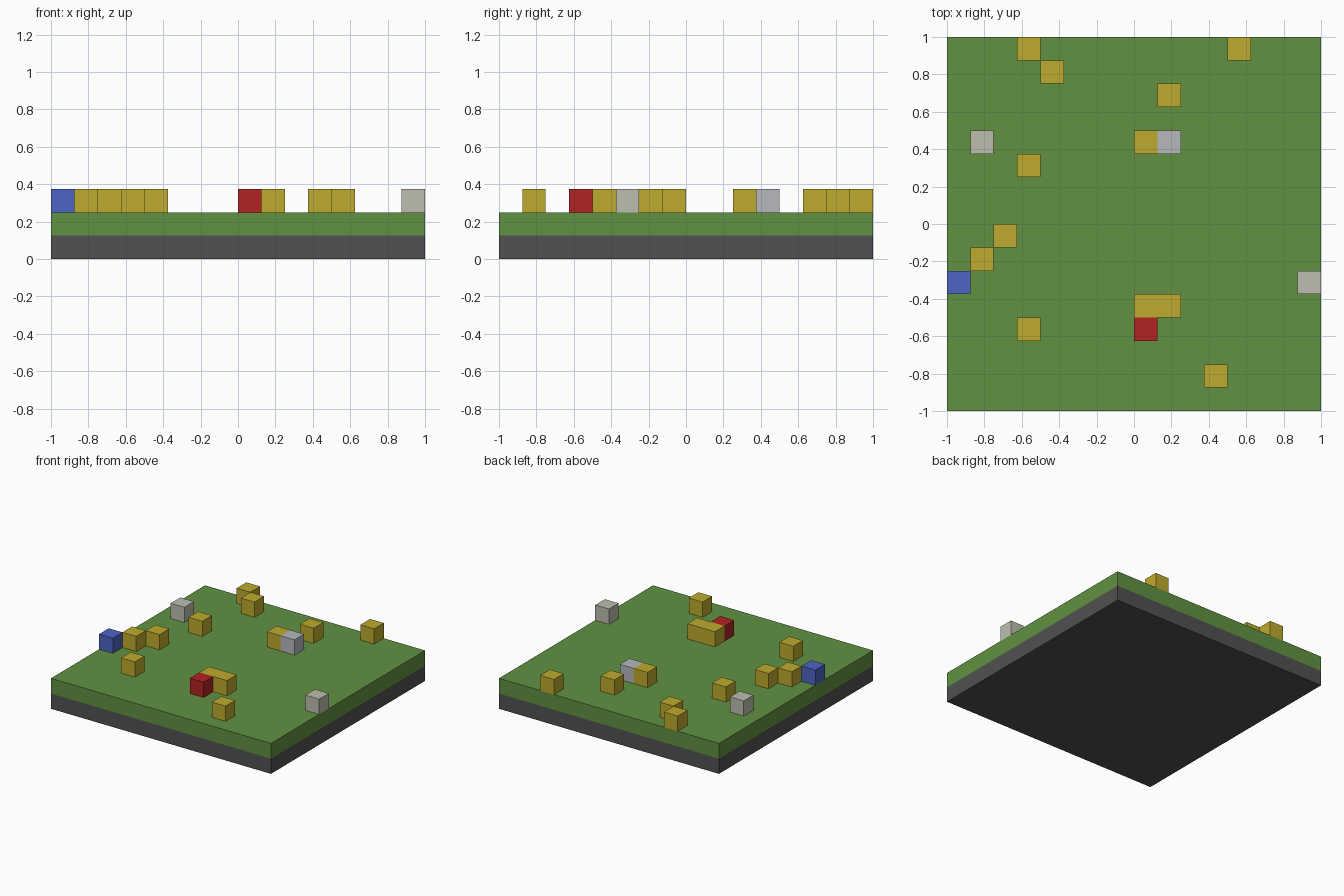
import bpy
import bmesh
from mathutils import Matrix, Vector

default = bpy.data.objects.get("Cube")
if default:
    bpy.data.objects.remove(default, do_unlink=True)

CELL = 0.125          # one block of the 16 x 16 grid
GROUND = 2 * CELL     # height of the grass surface


def material(name, hex_code):
    """Flat material from an sRGB hex string, stored as linear values."""
    srgb = [int(hex_code[i:i + 2], 16) / 255 for i in (0, 2, 4)]
    linear = [c / 12.92 if c < 0.04 else ((c + 0.055) / 1.055) ** 2.4 for c in srgb]
    mat = bpy.data.materials.new(name)
    mat.use_nodes = True
    mat.diffuse_color = (*linear, 1)
    bsdf = mat.node_tree.nodes["Principled BSDF"]
    bsdf.inputs["Base Color"].default_value = (*linear, 1)
    bsdf.inputs["Roughness"].default_value = 0.9
    return mat


stone = material("dark_stone", "515151")
grass = material("grass_green", "629142")
gold = material("gold", "BEAB2E")
red = material("red", "B22222")
blue = material("blue", "4D64C4")
warm = material("warm_grey", "BEBEB0")
cool = material("cool_grey", "B6B9BE")


def add_object(name, bm, mats):
    mesh = bpy.data.meshes.new(name)
    bm.to_mesh(mesh)
    bm.free()
    for mat in mats:
        mesh.materials.append(mat)
    obj = bpy.data.objects.new(name, mesh)
    bpy.context.collection.objects.link(obj)
    return obj


def box(size, centre):
    bm = bmesh.new()
    bmesh.ops.create_cube(bm, size=1, matrix=Matrix.Translation(centre) @ Matrix.Diagonal((*size, 1)))
    return bm


# Ground slab: cut at mid height, stone below and grass above
bm = box((2, 2, GROUND), (0, 0, GROUND / 2))
bmesh.ops.bisect_plane(bm, geom=bm.verts[:] + bm.edges[:] + bm.faces[:],
                       plane_co=(0, 0, CELL), plane_no=(0, 0, 1))
for face in bm.faces:
    face.material_index = int(face.calc_center_median().z > CELL)
add_object("ground_slab", bm, [stone, grass])


def block(name, mat, col, row, width=1):
    """Block on the grass, open where it rests on the ground."""
    centre = Vector((-1 + (col + width / 2) * CELL, -1 + (row + 0.5) * CELL, GROUND + CELL / 2))
    bm = box((width * CELL, CELL, CELL), centre)
    bm.normal_update()
    bottom = [f for f in bm.faces if f.normal.z < -0.5]
    bmesh.ops.delete(bm, geom=bottom, context='FACES')
    return add_object(name, bm, [mat])


# Gold blocks scattered over the grass, one of them two cells wide
gold_cells = [(3, 15), (4, 14), (12, 15), (9, 13), (8, 11), (3, 10),
              (2, 7), (1, 6), (3, 3), (11, 1)]
for i, (col, row) in enumerate(gold_cells):
    block(f"gold_block_{i + 1}", gold, col, row)
block("gold_double_block", gold, 8, 4, width=2)

# Single accent blocks
block("red_block", red, 8, 3)
block("blue_block", blue, 0, 5)
block("warm_grey_block_left_edge", warm, 15, 5)
block("warm_grey_block_right_side", warm, 1, 11)
block("cool_grey_block", cool, 9, 11)
